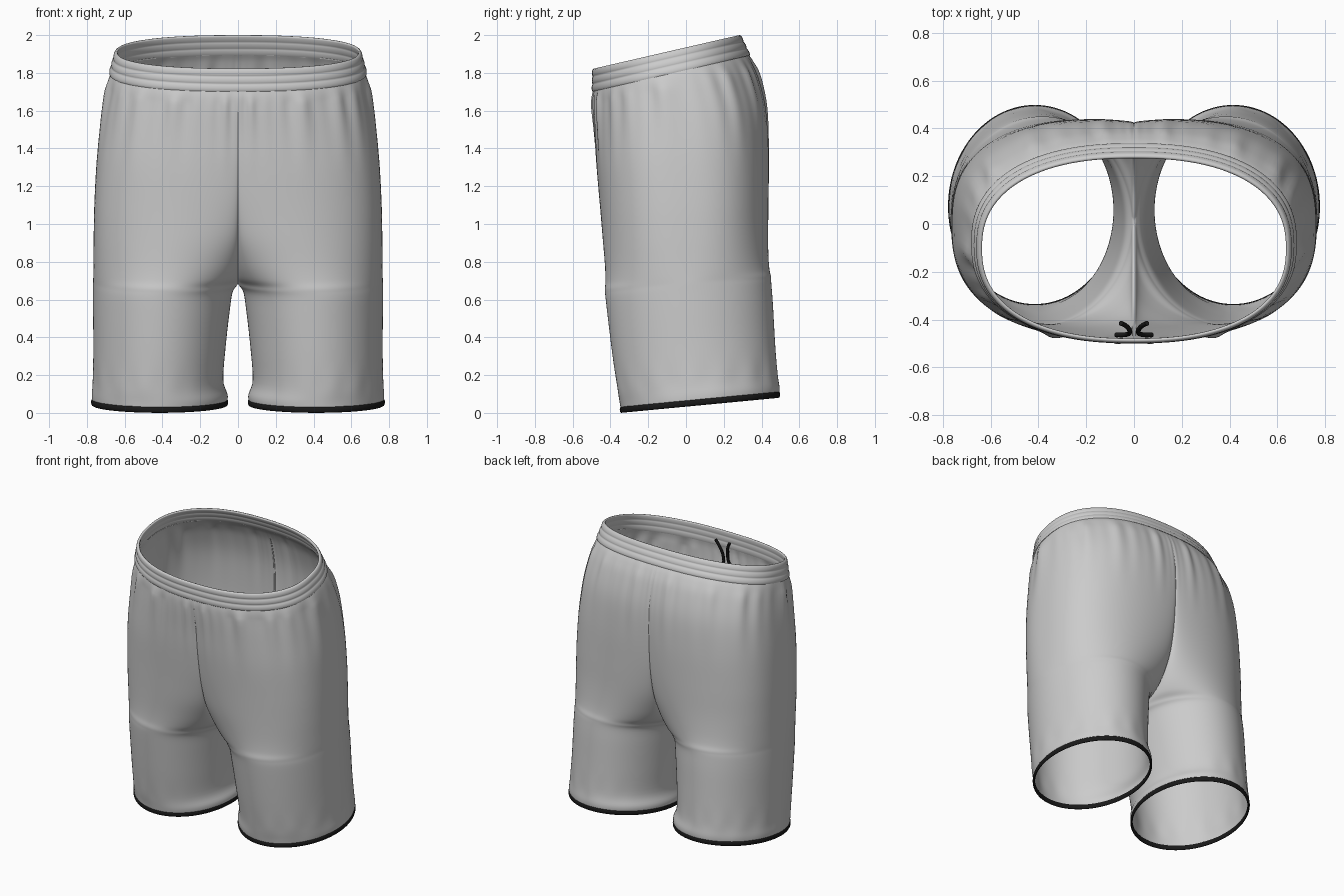
import bpy, bmesh
from math import sin, cos, pi

if "Cube" in bpy.data.objects:
    bpy.data.objects.remove(bpy.data.objects["Cube"])

SEG = 128  # points around one half


def outline(level, t):
    """Point on a half cross-section: leg loop blended into a half torso.
    level = z, tilt, outer x, inner x, front y, back y, blend, squareness"""
    z, s, X, xi, yf, yb, w, n = level
    cy, b = (yf + yb) / 2, (yb - yf) / 2
    x = (X + xi) / 2 - (X - xi) / 2 * cos(t)
    leg = -sin(t)
    torso = max(0, 1 - min(1, x / X) ** n) ** (1 / n) * (-1 if t < pi else 1)
    y = cy + b * (leg + (torso - leg) * w)
    return x, y, z + s * y


def gathers(p, z0, t):
    """Soft folds below the waistband and light ones near the hem."""
    x, y, z = p
    top = max(0, min(1, (z0 - 1.2) / 0.5)) ** 2 * max(0, min(1, (1.83 - z0) / 0.09))
    low = max(0, 1 - abs(z0 - 0.17) / 0.12)
    f = top * (0.007 * sin(13 * t) + 0.005 * sin(21 * t + 1) + 0.005 * sin(8 * t + 2))
    f += low * 0.003 * sin(15 * t)
    f *= min(1, 2 * sin(t / 2))
    return x * (1 + f), y * (1 + 1.5 * f), z


def smooth_levels(levels, steps):
    """Catmull-Rom interpolation between the key levels."""
    out = []
    for i in range(len(levels) - 1):
        a, b, c, d = (levels[max(0, min(len(levels) - 1, i + k))] for k in (-1, 0, 1, 2))
        for j in range(steps):
            u = j / steps
            row = [0.5 * (2 * q + (r - p) * u + (2 * p - 5 * q + 4 * r - s) * u * u
                          + (3 * q - p - 3 * r + s) * u ** 3) for p, q, r, s in zip(a, b, c, d)]
            row[3] = max(0, row[3])
            row[6] = max(0, min(1, row[6]))
            out.append(row)
    return out + [list(levels[-1])]


def build(name, levels, folds=False, thickness=0, color=None):
    bm = bmesh.new()
    rows = []
    for lv in levels:
        row = []
        for i in range(SEG + 1):
            t = 2 * pi * i / SEG
            p = outline(lv, t)
            row.append(bm.verts.new(gathers(p, lv[0], t) if folds else p))
        rows.append(row)
    for r0, r1 in zip(rows, rows[1:]):
        for i in range(SEG):
            bm.faces.new((r0[i], r0[i + 1], r1[i + 1], r1[i]))
    bmesh.ops.remove_doubles(bm, verts=bm.verts, dist=1e-5)
    for f in bm.faces:
        f.smooth = True
    me = bpy.data.meshes.new(name)
    bm.to_mesh(me)
    bm.free()
    ob = bpy.data.objects.new(name, me)
    bpy.context.collection.objects.link(ob)
    m = ob.modifiers.new("Mirror", 'MIRROR')
    m.merge_threshold = 0.0003
    if thickness:
        s = ob.modifiers.new("Cloth", 'SOLIDIFY')
        s.thickness, s.offset = thickness, -1
    if color:
        me.materials.append(color)
    return ob


black = bpy.data.materials.new("black_trim")
black.diffuse_color = (0.01, 0.01, 0.01, 1)
black.use_nodes = True
black.node_tree.nodes["Principled BSDF"].inputs["Base Color"].default_value = black.diffuse_color

# Shorts body: hem to waist, one half mirrored
body = [
    (0.05, 0.095, 0.772, 0.058, -0.345, 0.492, 0, 2.7),
    (0.09, 0.095, 0.774, 0.055, -0.352, 0.494, 0, 2.7),
    (0.17, 0.095, 0.768, 0.078, -0.365, 0.482, 0, 2.7),
    (0.35, 0.10, 0.766, 0.065, -0.390, 0.470, 0, 2.7),
    (0.53, 0.10, 0.767, 0.045, -0.412, 0.460, 0, 2.7),
    (0.64, 0.09, 0.767, 0.028, -0.425, 0.452, 0, 2.7),
    (0.685, 0.08, 0.767, 0.0, -0.430, 0.450, 0, 2.7),
    (0.73, 0.075, 0.766, 0.0, -0.434, 0.449, 0.32, 2.7),
    (0.81, 0.07, 0.765, 0.0, -0.441, 0.448, 0.58, 2.7),
    (0.94, 0.07, 0.764, 0.0, -0.452, 0.447, 0.79, 2.7),
    (1.12, 0.08, 0.760, 0.0, -0.464, 0.447, 0.90, 2.7),
    (1.35, 0.11, 0.747, 0.0, -0.480, 0.445, 0.95, 2.65),
    (1.55, 0.15, 0.725, 0.0, -0.490, 0.432, 0.97, 2.55),
    (1.70, 0.19, 0.702, 0.0, -0.497, 0.395, 0.99, 2.45),
    (1.78, 0.22, 0.685, 0.0, -0.497, 0.357, 1, 2.4),
    (1.825, 0.23, 0.671, 0.0, -0.492, 0.328, 1, 2.35),
]
build("shorts_body", smooth_levels(body, 5), folds=True, thickness=0.008)

# Waistband: ridged outer face, rounded top, ridged inner face
N = 24
band = []
for side in (1, -1):
    for i in range(N + 1):
        u = i / N if side == 1 else 1 - i / N
        bulge = 0.005 * abs(sin(3 * pi * u)) ** 0.7
        off = bulge - 0.002 if side == 1 else -0.014 - bulge * 0.6
        if u == 1:
            off = -0.005 if side == 1 else -0.010
        band.append((1.815 + 0.12 * u, 0.23, 0.682 - 0.032 * u + off, 0,
                     -0.497 + 0.002 * u - off, 0.340 - 0.052 * u + off, 1, 2.35))
build("waistband", band)

# Black hem trim: a rounded strip swept around each leg opening
trim = []
for i in range(13):
    a = 2 * pi * i / 12
    o, h = -0.002 - 0.008 * cos(a), -0.017 * sin(a)
    z, s, X, xi, yf, yb, w, n = body[0]
    trim.append((z + h, s, X + o, xi - o, yf - o, yb + o, 0, n))
build("hem_trim", trim[::-1], color=black)

# Drawstring ends hanging inside the front
for side, label in ((1, "left"), (-1, "right")):
    cu = bpy.data.curves.new(label + "_drawstring", 'CURVE')
    cu.dimensions = '3D'
    cu.bevel_depth, cu.bevel_resolution, cu.use_fill_caps = 0.010, 3, True
    sp = cu.splines.new('BEZIER')
    pts = [(0.055, -0.415, 1.78), (0.035, -0.425, 1.74), (0.018, -0.448, 1.66),
           (0.030, -0.462, 1.59), (0.075, -0.464, 1.54)]
    sp.bezier_points.add(len(pts) - 1)
    for bp, (x, y, z) in zip(sp.bezier_points, pts):
        bp.co = (side * x, y, z)
        bp.handle_left_type = bp.handle_right_type = 'AUTO'
    cu.materials.append(black)
    ob = bpy.data.objects.new(label + "_drawstring", cu)
    bpy.context.collection.objects.link(ob)
